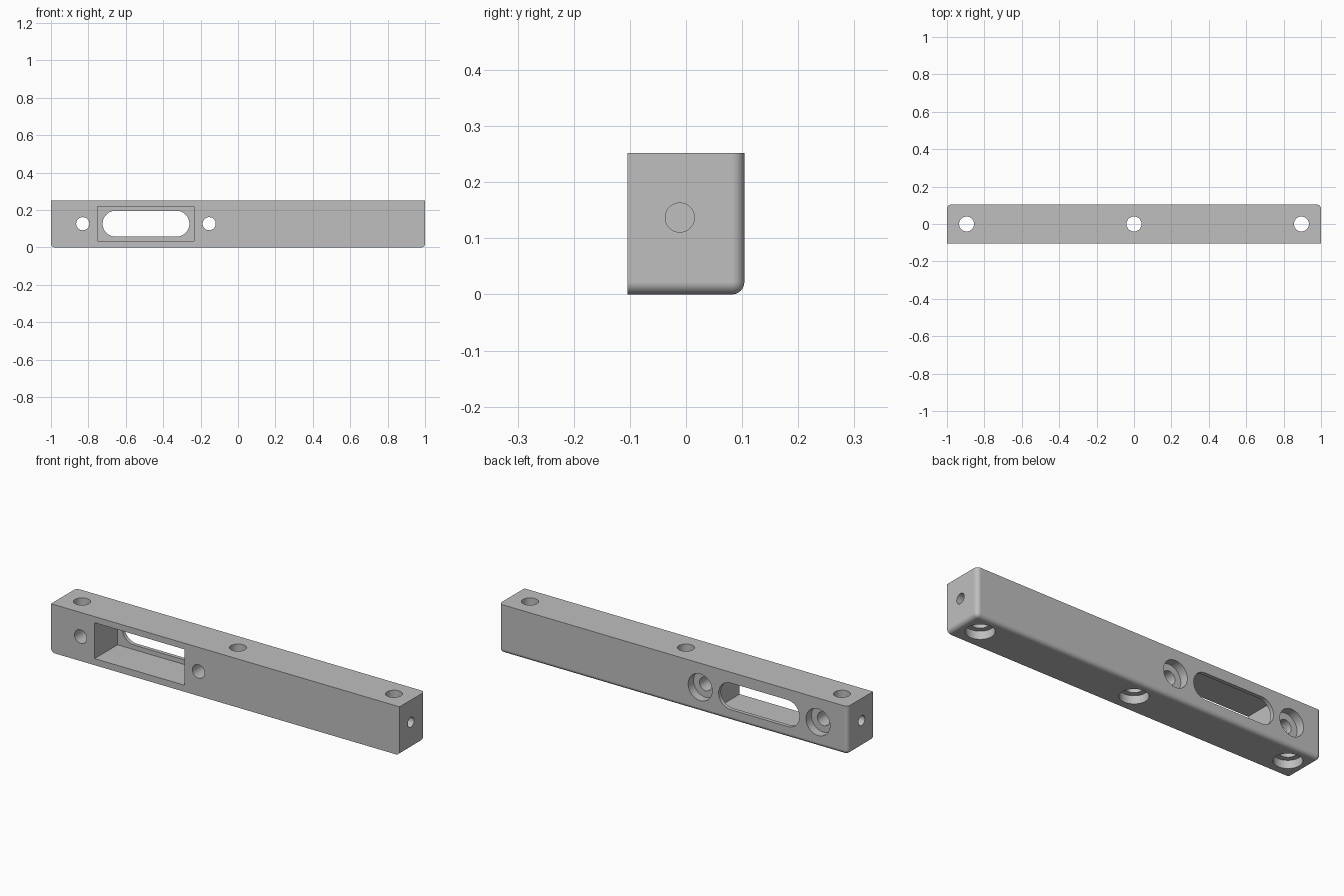
import bpy
import bmesh
import math
from mathutils import Matrix, Vector

if "Cube" in bpy.data.objects:
    bpy.data.objects.remove(bpy.data.objects["Cube"], do_unlink=True)

LENGTH, DEPTH, HEIGHT = 2.0, 0.208, 0.252
BACK = DEPTH / 2
FILLET = 0.022

grey = bpy.data.materials.new("satin_grey")
grey.use_nodes = True
colour = (0.52, 0.52, 0.52, 1)
grey.diffuse_color = colour
grey.node_tree.nodes["Principled BSDF"].inputs["Base Color"].default_value = colour


def make_object(name, bm):
    bmesh.ops.recalc_face_normals(bm, faces=bm.faces)
    mesh = bpy.data.meshes.new(name)
    bm.to_mesh(mesh)
    bm.free()
    mesh.materials.append(grey)
    obj = bpy.data.objects.new(name, mesh)
    bpy.context.collection.objects.link(obj)
    return obj


def box(bm, low, high):
    low, high = Vector(low), Vector(high)
    matrix = Matrix.Translation((low + high) / 2) @ Matrix.Diagonal((*(high - low), 1))
    bmesh.ops.create_cube(bm, size=1, matrix=matrix)


# Bar with rounded back corners and rounded lower edges
bm = bmesh.new()
box(bm, (-LENGTH / 2, -BACK, 0), (LENGTH / 2, BACK, HEIGHT))


def is_rounded(edge):
    a, b = (v.co for v in edge.verts)
    on_bottom = max(a.z, b.z) < 0.01
    on_back = min(a.y, b.y) > 0
    on_end = abs(a.x + b.x) > 1
    return on_bottom + on_back + on_end == 2 and not (on_end and min(a.z, b.z) > 0.01)


bmesh.ops.bevel(bm, geom=[e for e in bm.edges if is_rounded(e)], offset=FILLET,
                segments=8, profile=0.5, affect='EDGES')
bar = make_object("mounting_bar", bm)


def cut(bm):
    cutter = make_object("cutter", bm)
    cutter.hide_render = True
    mod = bar.modifiers.new("cut", 'BOOLEAN')
    mod.operation = 'DIFFERENCE'
    mod.solver = 'EXACT'
    mod.object = cutter
    bpy.context.view_layer.objects.active = bar
    bpy.ops.object.modifier_apply(modifier=mod.name)
    bpy.data.objects.remove(cutter, do_unlink=True)


def drill(start, end, radius):
    start, end = Vector(start), Vector(end)
    axis = end - start
    bm = bmesh.new()
    matrix = Matrix.Translation((start + end) / 2) @ axis.to_track_quat('Z', 'Y').to_matrix().to_4x4()
    bmesh.ops.create_cone(bm, cap_ends=True, segments=48, radius1=radius, radius2=radius,
                          depth=axis.length, matrix=matrix)
    cut(bm)


# Rectangular pocket open to the front
bm = bmesh.new()
box(bm, (-0.75, -0.2, 0.034), (-0.235, BACK - 0.02, 0.22))
cut(bm)

# Round-ended slot through the thin back wall
bm = bmesh.new()
radius, steps = 0.069, 24
outline = []
for centre, begin in ((-0.329, -math.pi / 2), (-0.655, math.pi / 2)):
    for i in range(steps + 1):
        a = begin + math.pi * i / steps
        outline.append(bm.verts.new((centre + radius * math.cos(a), 0, 0.127 + radius * math.sin(a))))
face = bm.faces.new(outline)
grown = bmesh.ops.extrude_face_region(bm, geom=[face])["geom"]
bmesh.ops.translate(bm, vec=(0, 0.2, 0), verts=[v for v in grown if isinstance(v, bmesh.types.BMVert)])
cut(bm)

# Vertical screw holes, counterbored from below
for x in (-0.895, 0, 0.895):
    drill((x, 0, -0.1), (x, 0, 0.4), 0.04)
    drill((x, 0, -0.1), (x, 0, 0.042), 0.067)

# Horizontal screw holes, counterbored from the back
for x in (-0.83, -0.154):
    drill((x, -0.2, 0.127), (x, 0.2, 0.127), 0.035)
    drill((x, BACK - 0.045, 0.127), (x, 0.2, 0.127), 0.069)

# Blind holes in both ends
for side in (-1, 1):
    drill((side * 0.94, -0.011, 0.137), (side * 1.1, -0.011, 0.137), 0.026)

# Smooth shading on the curved walls, flat on the planes
bpy.ops.object.select_all(action='DESELECT')
bar.select_set(True)
bpy.context.view_layer.objects.active = bar
bpy.ops.object.shade_smooth_by_angle(angle=math.radians(30))
weighted = bar.modifiers.new("even_normals", 'WEIGHTED_NORMAL')
weighted.keep_sharp = True
